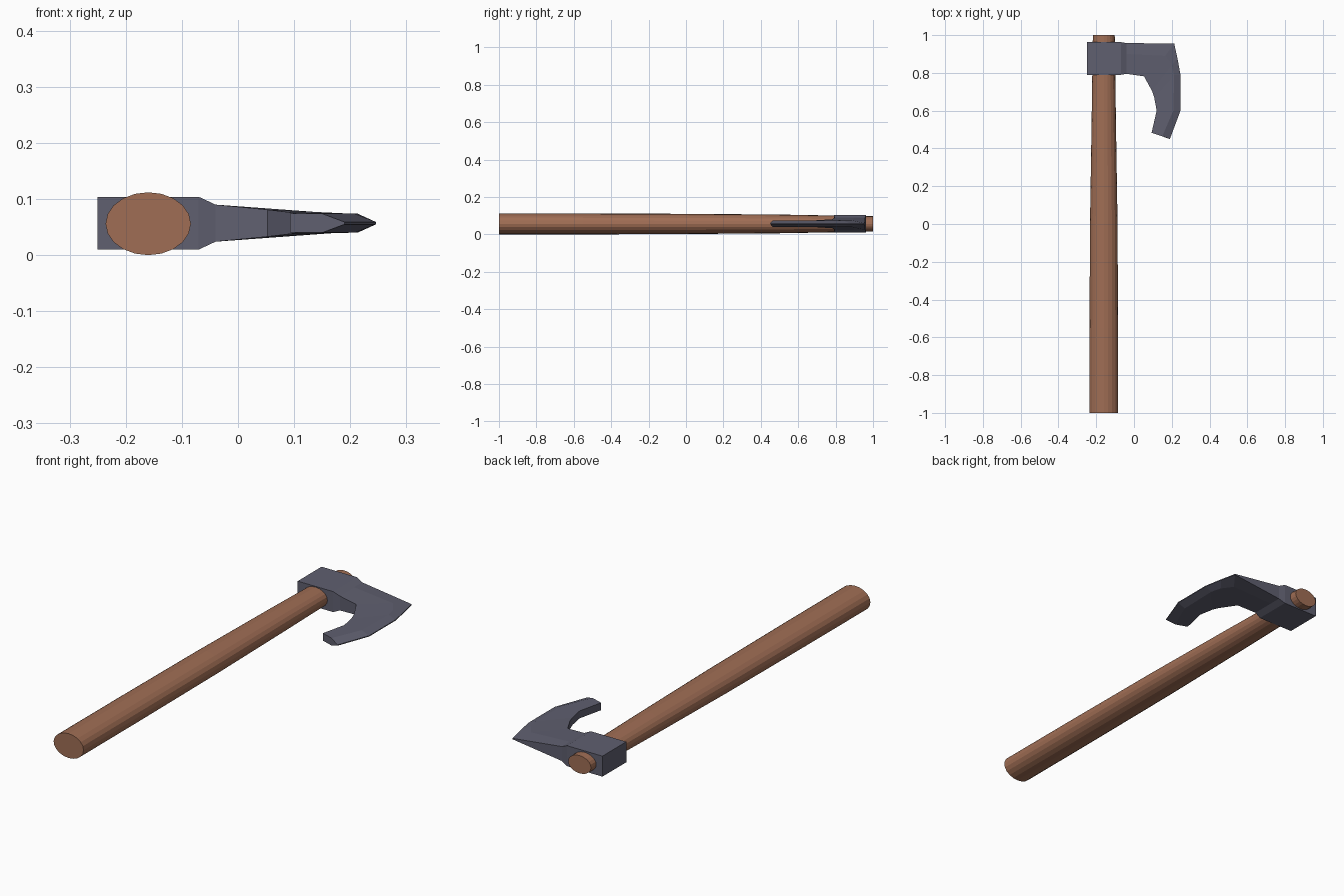
import bpy, bmesh, math

if "Cube" in bpy.data.objects:
    bpy.data.objects.remove(bpy.data.objects["Cube"])

ZC = 0.057


def material(name, rgb):
    m = bpy.data.materials.new(name)
    m.diffuse_color = (*rgb, 1)
    m.use_nodes = True
    m.node_tree.nodes["Principled BSDF"].inputs["Base Color"].default_value = m.diffuse_color
    return m


def loft(name, rings, mat):
    """Skin a list of equal-length closed rings and cap both ends."""
    bm = bmesh.new()
    vs = [[bm.verts.new(p) for p in r] for r in rings]
    n = len(vs[0])
    for a, b in zip(vs, vs[1:]):
        for i in range(n):
            j = (i + 1) % n
            bm.faces.new((a[i], a[j], b[j], b[i]))
    bm.faces.new(vs[0])
    bm.faces.new(vs[-1])
    bmesh.ops.recalc_face_normals(bm, faces=bm.faces)
    me = bpy.data.meshes.new(name)
    bm.to_mesh(me)
    bm.free()
    me.materials.append(mat)
    ob = bpy.data.objects.new(name, me)
    bpy.context.collection.objects.link(ob)
    return ob


# Tapered oval handle: y, half width, half height
SIDES = 20
stations = [(-1, .076, .056), (-.55, .0755, .056), (0, .073, .054),
            (.5, .065, .050), (1, .058, .041)]
loft("handle",
     [[(-.16 + rx * math.cos(2 * math.pi * i / SIDES), y,
        .056 + rz * math.sin(2 * math.pi * i / SIDES)) for i in range(SIDES)]
      for y, rx, rz in stations],
     material("wood", (.35, .155, .09)))

# Axe head: each section runs inner edge -> bevel line -> cutting edge,
# as (x, y, half thickness), mirrored about the middle plane
sections = [
    [(-.25, .79, .047), (-.25, .90, .047), (-.25, .963, .047)],
    [(-.07, .79, .047), (-.07, .90, .047), (-.07, .963, .047)],
    [(-.04, .795, .033), (-.04, .90, .033), (-.04, .958, .033)],
    [(.053, .782, .024), (.165, .89, .018), (.213, .955, .002)],
    [(.095, .705, .019), (.200, .84, .017), (.230, .877, .002)],
    [(.107, .67, .017), (.213, .79, .017), (.246, .79, .002)],
    [(.12, .60, .017), (.208, .60, .017), (.246, .60, .002)],
    [(.093, .483, .017), (.150, .464, .017), (.19, .45, .002)],
]
loft("axe_head",
     [[(x, y, ZC + h) for x, y, h in s] +
      [(x, y, ZC - h) for x, y, h in reversed(s)] for s in sections],
     material("steel", (.115, .115, .16)))
